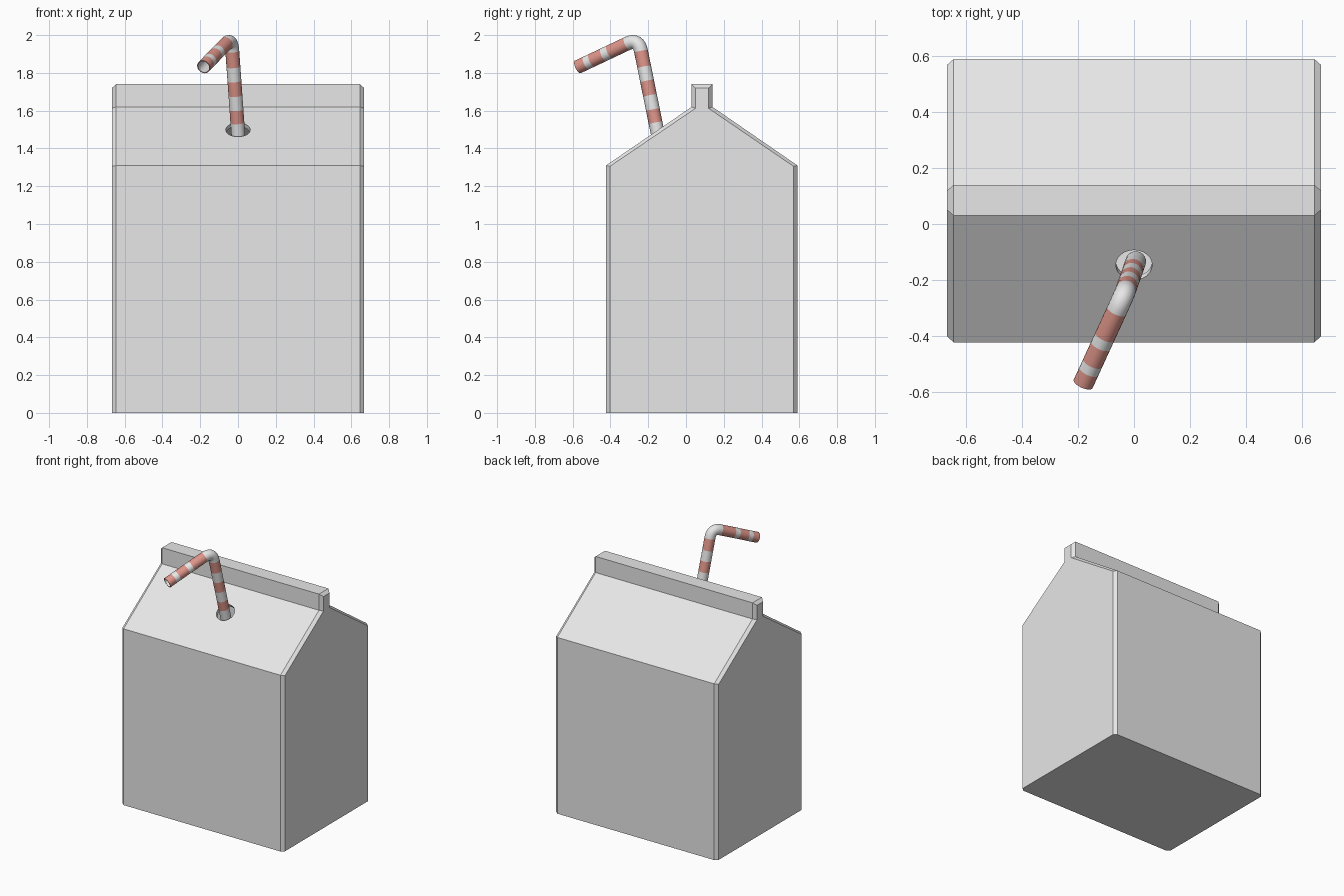
import bpy, bmesh, math
from mathutils import Vector

if "Cube" in bpy.data.objects:
    bpy.data.objects.remove(bpy.data.objects["Cube"])


def material(name, rgb):
    m = bpy.data.materials.new(name)
    m.diffuse_color = (*rgb, 1)
    m.use_nodes = True
    m.node_tree.nodes["Principled BSDF"].inputs["Base Color"].default_value = m.diffuse_color
    return m


card = material("card white", (0.8, 0.8, 0.8))
red = material("stripe red", (0.73, 0.30, 0.25))


def finish(bm, name, mats):
    bmesh.ops.recalc_face_normals(bm, faces=bm.faces[:])
    mesh = bpy.data.meshes.new(name)
    bm.to_mesh(mesh)
    bm.free()
    ob = bpy.data.objects.new(name, mesh)
    bpy.context.collection.objects.link(ob)
    for m in mats:
        mesh.materials.append(m)
    return ob


# carton: gabled profile in y,z with bevelled ends
outer = [(-.423, 0), (-.423, 1.31), (.03, 1.62), (.03, 1.74),
         (.14, 1.74), (.14, 1.62), (.59, 1.31), (.59, 0)]
inner = [(-.403, 0), (-.403, 1.305), (.05, 1.612), (.05, 1.72),
         (.12, 1.72), (.12, 1.612), (.57, 1.305), (.57, 0)]
bm = bmesh.new()
rows = [[bm.verts.new((x, y, z)) for y, z in prof]
        for x, prof in ((-.668, inner), (-.645, outer), (.645, outer), (.668, inner))]
bm.faces.new(rows[0])
bm.faces.new(rows[3])
for a, b in zip(rows, rows[1:]):
    for i in range(8):
        j = (i + 1) % 8
        if a is rows[1] and i == 1:
            continue                      # front roof panel gets a hole
        bm.faces.new((a[i], a[j], b[j], b[i]))

# front roof panel with a round straw hole and a short inner rim
slope = Vector((0, .453, .31)).normalized()
inward = Vector((0, slope.z, -slope.y))
t = (-.147 + .423) / .453
centre = Vector((0, -.147, 1.31 + .31 * t))
N = 24
hole, rim = [], []
for k in range(N):
    ang = math.tau * k / N
    p = centre + .065 * (math.cos(ang) * Vector((1, 0, 0)) + math.sin(ang) * slope)
    hole.append(bm.verts.new(p))
    rim.append(bm.verts.new(p + inward * .025))
ring_edges = [bm.edges.new((hole[k], hole[(k + 1) % N])) for k in range(N)]
panel = [rows[1][1], rows[1][2], rows[2][2], rows[2][1]]
border = []
for k in range(4):
    pair = (panel[k], panel[(k + 1) % 4])
    border.append(bm.edges.get(pair) or bm.edges.new(pair))
bmesh.ops.triangle_fill(bm, use_beauty=True, edges=border + ring_edges)
for k in range(N):
    j = (k + 1) % N
    bm.faces.new((hole[k], hole[j], rim[j], rim[k]))
finish(bm, "carton", [card])

# straw path: straight leg, bend, straight leg
corner = Vector((-.035, -.252, 1.983))
base = Vector((0, -.152, 1.49))
tip = Vector((-.182, -.572, 1.832))
d1 = (corner - base).normalized()
d2 = (tip - corner).normalized()
side = d1.cross(d2).normalized()
start, end = corner - d1 * .07, corner + d2 * .07

path = []                                 # (point, direction, colour of next piece)
for z, c in ((1.40, 0), (1.535, 1), (1.605, 0), (1.68, 1), (1.757, 0), (1.832, 1)):
    path.append((base + d1 * ((z - base.z) / d1.z), d1, c))
for k in range(9):
    s = k / 8
    p = start * (1 - s) ** 2 + corner * 2 * s * (1 - s) + end * s * s
    path.append((p, (d1 * (1 - s) + d2 * s).normalized(), 1 if k == 8 else 0))
for y, c in ((-.403, 0), (-.435, 1), (-.498, 0), (-.527, 1)):
    path.append((corner + d2 * ((y - corner.y) / d2.y), d2, c))
path.append((tip, d2, 0))

# straw tube: striped outside, white inside, open tip
bm = bmesh.new()
S = 20


def tube(radius, striped):
    rings = []
    for p, d, _ in path:
        up = d.cross(side)
        rings.append([bm.verts.new(p + radius * (math.cos(math.tau * k / S) * side
                                                 + math.sin(math.tau * k / S) * up))
                      for k in range(S)])
    for n, (a, b) in enumerate(zip(rings, rings[1:])):
        for k in range(S):
            j = (k + 1) % S
            f = bm.faces.new((a[k], a[j], b[j], b[k]))
            f.material_index = path[n][2] if striped else 0
    return rings


out_rings, in_rings = tube(.037, True), tube(.032, False)
for e, colour in ((0, 0), (-1, 1)):
    for k in range(S):
        j = (k + 1) % S
        f = bm.faces.new((out_rings[e][k], out_rings[e][j], in_rings[e][j], in_rings[e][k]))
        f.material_index = colour
straw = finish(bm, "straw", [card, red])
bpy.context.view_layer.objects.active = straw
straw.select_set(True)
bpy.ops.object.shade_smooth_by_angle(angle=math.radians(40))
